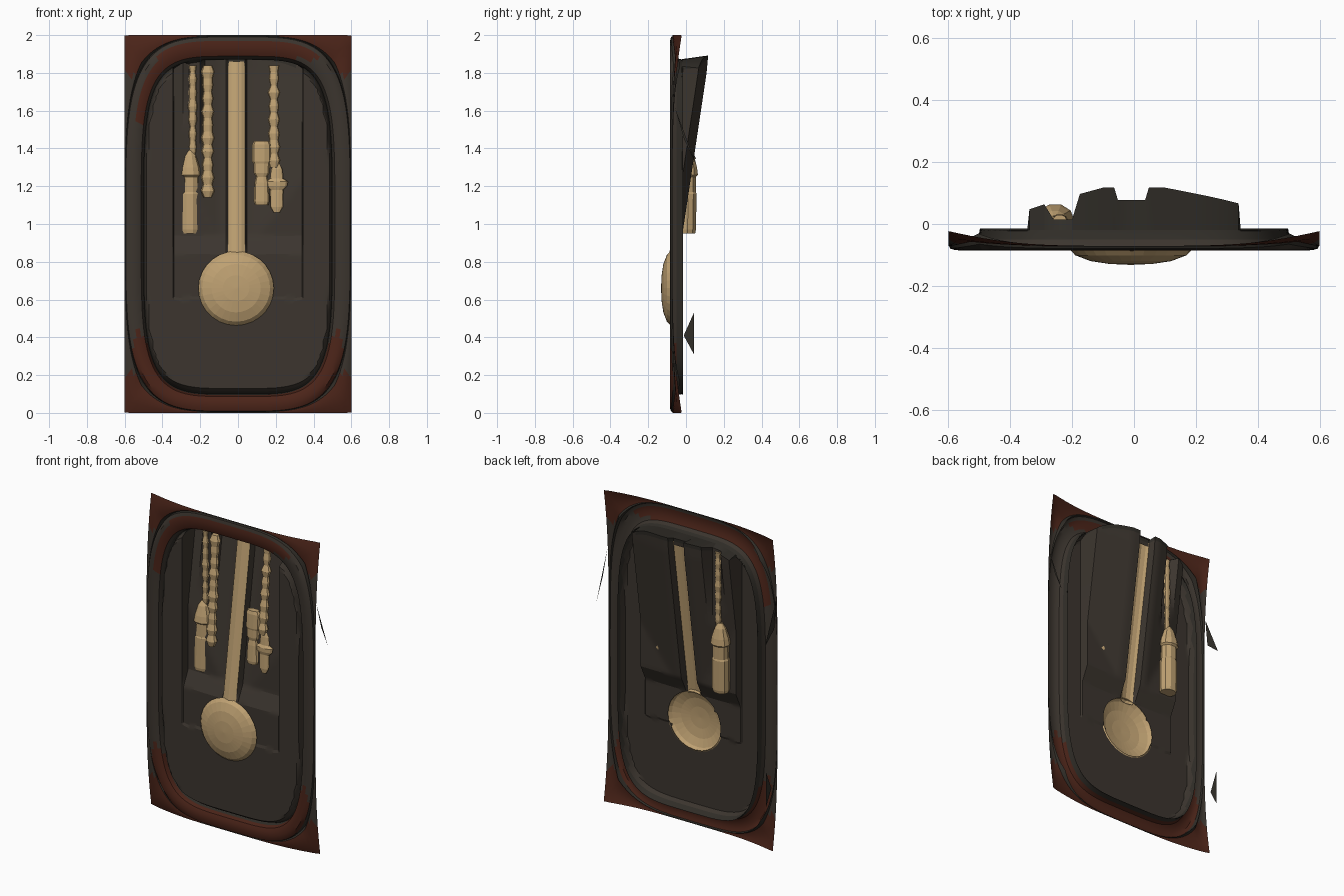
import bpy, bmesh, math, random

random.seed(4)
cube = bpy.data.objects.get("Cube")
if cube:
    bpy.data.objects.remove(cube, do_unlink=True)


def material(name, rgb):
    m = bpy.data.materials.new(name)
    m.use_nodes = True
    col = [(c / 255) ** 2.2 for c in rgb] + [1]
    m.diffuse_color = col
    m.node_tree.nodes["Principled BSDF"].inputs["Base Color"].default_value = col
    return m


RED = material("red brown wood", (77, 41, 31))
GREY = material("dark grey brown", (62, 56, 50))
DARK = material("groove shadow brown", (52, 49, 44))
TAN = material("aged brass", (190, 160, 114))


def finish(name, bm, mats, smooth=None):
    """Face open surfaces to the front and link the object."""
    bm.normal_update()
    if sum(f.normal.y * f.calc_area() for f in bm.faces) > 1e-4:
        bmesh.ops.reverse_faces(bm, faces=bm.faces)
    mesh = bpy.data.meshes.new(name)
    bm.to_mesh(mesh)
    bm.free()
    for m in mats:
        mesh.materials.append(m)
    ob = bpy.data.objects.new(name, mesh)
    bpy.context.collection.objects.link(ob)
    if smooth:
        bpy.ops.object.select_all(action='DESELECT')
        ob.select_set(True)
        bpy.context.view_layer.objects.active = ob
        bpy.ops.object.shade_smooth_by_angle(angle=math.radians(smooth))


def skin(bm, rows, closed=True, rule=None):
    """Bridge rows of points; rule(face centre, row) picks the material."""
    vs = [[bm.verts.new(p) for p in r] for r in rows]
    n = len(vs[0])
    for i in range(len(vs) - 1):
        for j in range(n if closed else n - 1):
            k = (j + 1) % n
            f = bm.faces.new((vs[i][j], vs[i][k], vs[i + 1][k], vs[i + 1][j]))
            if rule:
                f.material_index = rule(f.calc_center_median(), i)
    return vs


def superellipse(a, b, n, zc, count=96):
    pts = []
    for i in range(count):
        t = 2 * math.pi * i / count
        c, s = math.cos(t), math.sin(t)
        pts.append((math.copysign(a * abs(c) ** (2 / n), c),
                    zc + math.copysign(b * abs(s) ** (2 / n), s)))
    return pts


# Corner pieces: from the rectangular border in to the oval moulding,
# curling back towards the four tips
outer = superellipse(0.598, 0.995, 4, 1)
border, gaps = [], []
for x, z in outer:
    k = max(abs(x) / 0.6, abs(z - 1))
    border.append((x / k, 1 + (z - 1) / k))
    gaps.append(math.hypot(x / k - x, (z - 1) / k - (z - 1)))


def corner_row(f, curl):
    return [(b[0] + (o[0] - b[0]) * f, -0.072 + curl * g, b[1] + (o[1] - b[1]) * f)
            for b, o, g in zip(border, outer, gaps)]


def corner_colour(c, row):
    return 2 if row == 3 else 0 if abs(c.x) > 0.2 and abs(c.z - 1) > 0.79 else 1


bm = bmesh.new()
skin(bm, [corner_row(0, 0.26), corner_row(0.35, 0.12), corner_row(0.7, 0.08),
          corner_row(0.9, 0.1), corner_row(1, 0.22)], rule=corner_colour)
bmesh.ops.remove_doubles(bm, verts=bm.verts, dist=1e-5)
finish("corner_pieces", bm, [RED, GREY, DARK], 35)


# Oval moulding, red brown at both ends and grey along the sides
def ring_colour(c, row):
    if row in (0, 6):
        return 2
    taper = 0.05 * abs(row - 3)
    if c.z < 0.46 - taper or (c.z > 1.86 + 0.3 * taper and row > 1):
        return 0
    if c.x < 0 and row in (3, 4) and c.z > 1.54:
        return 0
    return 1


bm = bmesh.new()
profile = [(0, -0.072, 0.22), (0.04, -0.08, 0.08), (0.2, -0.084, 0), (0.4, -0.086, 0),
           (0.65, -0.084, 0), (0.85, -0.074, 0), (0.94, -0.05, 0), (1, -0.015, 0)]
skin(bm, [[(x, y + curl * g, z) for (x, z), g in
           zip(superellipse(0.598 - 0.1 * t, 0.995 - 0.11 * t, 4 + 0.4 * t,
                            1 - 0.015 * t), gaps)] for t, y, curl in profile],
     rule=ring_colour)
finish("oval_moulding", bm, [RED, GREY, DARK], 35)

# Back panel: flush with the moulding below, leaning back in a recess above
ROD_X, ROD_W = -0.008, 0.044
BOB_X, BOB_Z, BOB_R, HOLE_R = -0.01, 0.66, 0.2, 0.186
FLUSH = -0.077


def rod_y(z):
    return -0.075 + 0.15 * (z - 0.84)


def rim(x, z):
    """0 at the centre of the panel, 1 at its oval edge."""
    return (abs(x) / 0.5) ** 4.4 + (abs(z - 0.985) / 0.888) ** 4.4


def panel_y(x, z):
    side = abs(x)
    if side > 0.341 or z < 0.605 or z > 1.862:
        return FLUSH + 0.5 * max(0, min(rim(x, z), 1) - 0.88)
    if abs(x - ROD_X) < ROD_W + 0.002 and z > 0.84:
        return rod_y(z)
    lean = 0.115 - 0.15 * (1.84 - z) - (0.19 if x > 0 else 0.27) * max(0, side - 0.1)
    if abs(x + 0.24) < 0.045:
        lean = min(lean, 0.015)
    ramp = max(0, min(1, (z - 0.84) / 0.1))
    return -0.07 + (max(-0.022, lean) + 0.07) * ramp


side_cols = [0.1, 0.15, 0.2, 0.22, 0.26, 0.29, 0.325, 0.338, 0.345, 0.38, 0.42,
             0.45, 0.47, 0.485, 0.494, 0.4985]
cols = sorted([s * c for s in (-1, 1) for c in side_cols]
              + [ROD_X + s * w for s in (-1, 1) for w in (ROD_W, ROD_W + 0.012)])
cols = sorted(cols + [(a + b) / 2 for a, b in zip(cols, cols[1:]) if b - a > 0.03])
grid = []
STEPS = 110
for x in cols:
    h = 0.888 * (1 - (abs(x) / 0.4995) ** 4.4) ** (1 / 4.4)
    col = []
    for i in range(STEPS + 1):
        z = 0.985 + h * (2 * i / STEPS - 1)
        y = panel_y(x, z) if i < STEPS else -0.02
        px = x
        d = math.hypot(x - BOB_X, z - BOB_Z)
        if abs(d - HOLE_R) < 0.014 and abs(x) < 0.25:
            px, z = BOB_X + (x - BOB_X) * HOLE_R / d, BOB_Z + (z - BOB_Z) * HOLE_R / d
            y = panel_y(px, z)
        if z > 1.8:
            z += 0.3 * max(0, y) * min(1, (z - 1.8) / 0.05)
        col.append((px, y, z))
    grid.append(col)
bm = bmesh.new()
skin(bm, grid, closed=False, rule=lambda c, row: int(rim(c.x, c.z) > 0.94))
holes = []
for f in bm.faces:
    c = f.calc_center_median()
    in_bob = math.hypot(c.x - BOB_X, c.z - BOB_Z) < HOLE_R - 0.003
    in_rod = abs(c.x - ROD_X) < ROD_W and BOB_Z < c.z < 1.84
    if in_bob or in_rod:
        holes.append(f)
bmesh.ops.delete(bm, geom=holes, context='FACES')
finish("back_panel", bm, [GREY, DARK], 20)

# Pendulum rod: a shallow rounded strip leaning with the recess
bm = bmesh.new()
rows = []
for i in range(9):
    z = 0.83 + 1.03 * i / 8
    rows.append([(ROD_X + u * (ROD_W + 0.002), rod_y(z) - 0.014 * (1 - u * u), z)
                 for u in (-1, -0.6, 0, 0.6, 1)])
skin(bm, rows, closed=False)
finish("pendulum_rod", bm, [TAN])

# Pendulum bob: an open-backed faceted dome
bm = bmesh.new()
rows = []
for r, y in [(0.94, -0.072), (1, -0.08), (0.9, -0.101), (0.65, -0.12),
             (0.35, -0.129), (0.02, -0.132)]:
    rows.append([(BOB_X + BOB_R * r * math.cos(math.pi * j / 14), y,
                  BOB_Z + 0.197 * r * math.sin(math.pi * j / 14)) for j in range(28)])
last = skin(bm, rows)[-1]
bm.faces.new(last)
finish("pendulum_bob", bm, [TAN])


# Weights and chains: turned shapes, flattened in depth
def turned(name, x, y_low, y_high, profile, depth=0.7):
    z0, z1 = profile[0][0], profile[-1][0]
    rows = []
    for z, r in profile:
        y = y_low + (y_high - y_low) * (z - z0) / (z1 - z0)
        rows.append([(x + r * math.cos(math.pi * j / 5),
                      y + depth * r * math.sin(math.pi * j / 5), z) for j in range(10)])
    bm = bmesh.new()
    vs = skin(bm, rows)
    bm.faces.new(vs[0])
    bm.faces.new(vs[-1])
    bmesh.ops.recalc_face_normals(bm, faces=bm.faces)
    finish(name, bm, [TAN])


def chain(name, x, y_low, y_high, z0, z1, radius):
    links = int((z1 - z0) / 0.035)
    profile = []
    for i in range(links + 1):
        r = radius * (random.uniform(0.9, 1.2) if i % 2 else random.uniform(0.6, 0.85))
        profile.append((z0 + (z1 - z0) * i / links, r))
    turned(name, x, y_low, y_high, profile)


turned("right_weight", -0.255, 0.008, 0.015,
       [(0.95, 0.05), (0.97, 0.055), (1.16, 0.055), (1.17, 0.05), (1.25, 0.05),
        (1.26, 0.062), (1.3, 0.055), (1.36, 0.035), (1.39, 0.015)], 0.85)
chain("right_outer_chain", -0.24, 0.013, 0.015, 1.37, 1.84, 0.023)
chain("right_inner_chain", -0.16, -0.04, 0.0, 1.14, 1.84, 0.032)
turned("left_weight", 0.125, -0.03, -0.02,
       [(1.1, 0.035), (1.12, 0.042), (1.22, 0.038), (1.25, 0.03), (1.27, 0.042),
        (1.32, 0.044), (1.33, 0.05), (1.42, 0.05), (1.44, 0.04)], 0.5)
turned("left_small_weight", 0.205, -0.03, -0.02,
       [(1.06, 0.015), (1.09, 0.033), (1.18, 0.035), (1.2, 0.055), (1.225, 0.06),
        (1.24, 0.035), (1.29, 0.03), (1.32, 0.015)], 0.35)
chain("left_chain", 0.19, -0.02, 0.03, 1.3, 1.84, 0.03)

# Splinters standing back from the side edges
for name, x, points in [
        ("left_splinter", 0.598, ((-0.06, 1.62), (0.055, 1.31), (-0.01, 1.45))),
        ("right_upper_splinter", -0.598, ((-0.06, 1.6), (0.055, 1.34), (-0.04, 1.42))),
        ("right_lower_splinter", -0.598, ((-0.012, 0.41), (0.042, 0.53), (0.042, 0.31)))]:
    bm = bmesh.new()
    bm.faces.new([bm.verts.new((x, y, z)) for y, z in points])
    finish(name, bm, [DARK])
